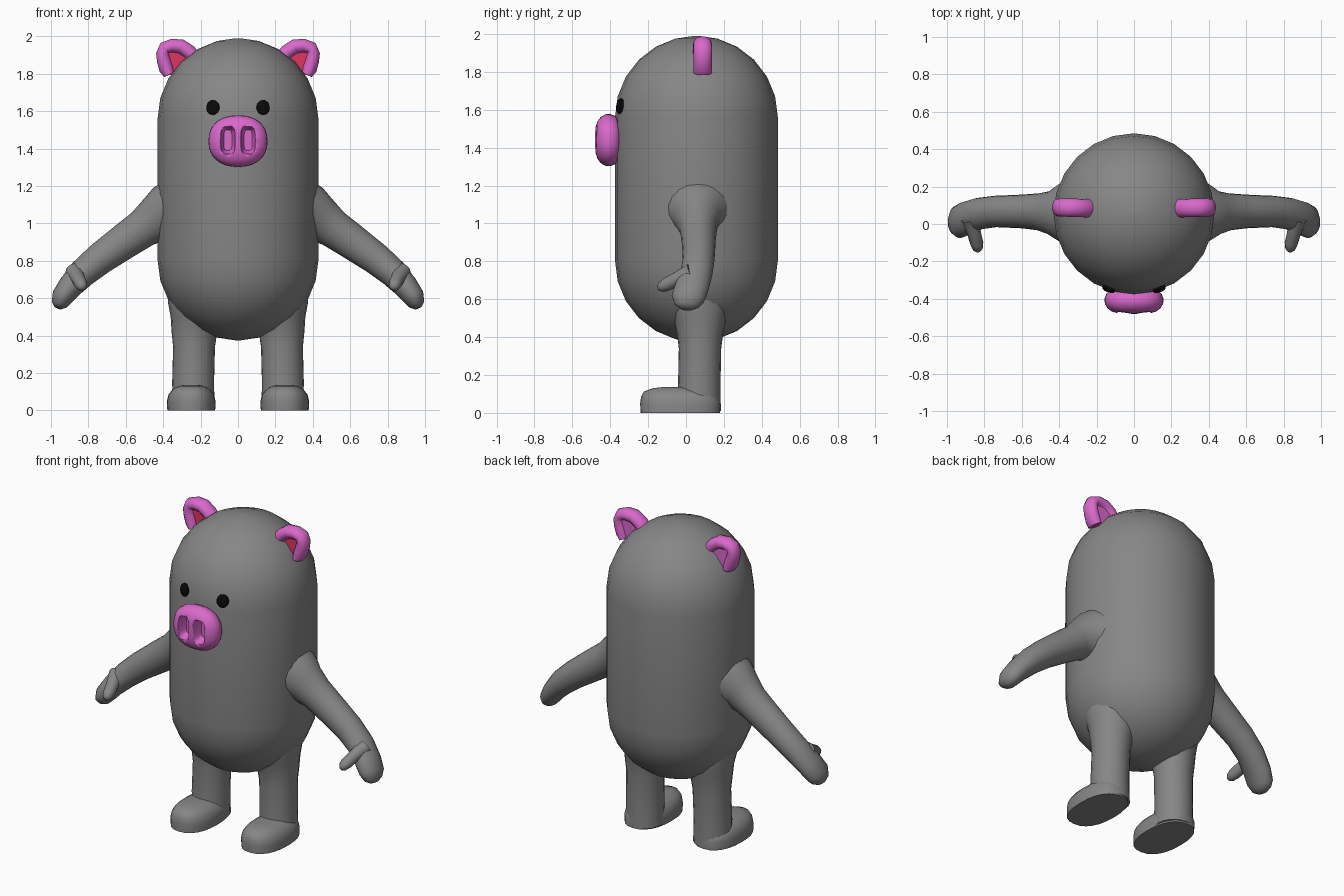
import bpy, bmesh, math
from mathutils import Vector

if "Cube" in bpy.data.objects:
    bpy.data.objects.remove(bpy.data.objects["Cube"])


def material(name, rgb):
    m = bpy.data.materials.new(name)
    m.diffuse_color = (*rgb, 1)
    m.use_nodes = True
    m.node_tree.nodes["Principled BSDF"].inputs["Base Color"].default_value = m.diffuse_color
    return m


GREY = material("body grey", (0.24, 0.24, 0.24))
PINK = material("pig pink", (0.70, 0.14, 0.60))
RED = material("inner ear red", (0.72, 0.035, 0.12))
BLACK = material("eye black", (0.003, 0.003, 0.003))


def finish(bm, name, mats, mirror=False, angle=50):
    bmesh.ops.recalc_face_normals(bm, faces=bm.faces)
    mesh = bpy.data.meshes.new(name)
    bm.to_mesh(mesh)
    bm.free()
    for m in mats:
        mesh.materials.append(m)
    ob = bpy.data.objects.new(name, mesh)
    bpy.context.collection.objects.link(ob)
    bpy.ops.object.select_all(action='DESELECT')
    ob.select_set(True)
    bpy.context.view_layer.objects.active = ob
    if mirror:
        mod = ob.modifiers.new("mirror", 'MIRROR')
        mod.use_mirror_merge = False
        bpy.ops.object.modifier_apply(modifier=mod.name)
    bpy.ops.object.shade_smooth_by_angle(angle=math.radians(angle))
    return ob


def loft(name, rings, mat, segs=20, power=1.0, ref=(0, 1, 0), axis=None,
         mirror=False, angle=50):
    """Skin elliptical rings (x, y, z, radius along ref, radius across)."""
    bm = bmesh.new()
    pts = [Vector(r[:3]) for r in rings]
    loops = []
    for i, r in enumerate(rings):
        t = Vector(axis) if axis else pts[min(i + 1, len(pts) - 1)] - pts[max(i - 1, 0)]
        t.normalize()
        u = Vector(ref)
        u = (u - t * u.dot(t)).normalized()
        v = t.cross(u)
        loop = []
        for k in range(segs):
            a = math.tau * k / segs
            c, s = math.cos(a), math.sin(a)
            c = math.copysign(abs(c) ** power, c)
            s = math.copysign(abs(s) ** power, s)
            loop.append(bm.verts.new(pts[i] + u * (r[3] * c) + v * (r[4] * s)))
        loops.append(loop)
    for a, b in zip(loops, loops[1:]):
        for k in range(segs):
            j = (k + 1) % segs
            bm.faces.new((a[k], a[j], b[j], b[k]))
    bm.faces.new(loops[0])
    bm.faces.new(loops[-1])
    return finish(bm, name, [mat], mirror, angle)


# Capsule body
R, CY, LOW, HIGH = 0.43, 0.055, 0.805, 1.56
arc = [math.radians(a) for a in (2, 15, 30, 45, 60, 75, 90)]
profile = [(LOW - R * math.cos(a), R * math.sin(a)) for a in arc]
profile += [(HIGH + R * math.cos(a), R * math.sin(a)) for a in reversed(arc)]
loft("body", [(0, CY, z, r, r) for z, r in profile], GREY, 24, axis=(0, 0, 1))

# Legs, flaring into the body
loft("legs", [(0.237, 0.07, 0.01, 0.114, 0.112), (0.24, 0.07, 0.15, 0.112, 0.112),
              (0.235, 0.074, 0.34, 0.112, 0.112), (0.233, 0.074, 0.42, 0.122, 0.122),
              (0.225, 0.072, 0.50, 0.14, 0.135), (0.215, 0.065, 0.58, 0.165, 0.16),
              (0.19, 0.06, 0.66, 0.18, 0.185)],
     GREY, axis=(0, 0, 1), mirror=True)

# Feet with flat soles
loft("feet", [(0.25, -0.03, 0, 0.21, 0.128), (0.25, -0.03, 0.05, 0.212, 0.13),
              (0.25, -0.033, 0.085, 0.204, 0.122), (0.25, -0.04, 0.113, 0.182, 0.10),
              (0.25, -0.045, 0.13, 0.13, 0.07), (0.25, -0.05, 0.137, 0.07, 0.035)],
     GREY, 24, power=0.85, axis=(0, 0, 1), mirror=True)

# Arms down to rounded hands
loft("arms", [(0.33, 0.06, 1.06, 0.20, 0.19), (0.40, 0.06, 1.045, 0.15, 0.155),
              (0.44, 0.06, 1.02, 0.118, 0.125), (0.51, 0.065, 0.972, 0.099, 0.103),
              (0.60, 0.067, 0.91, 0.09, 0.096), (0.74, 0.067, 0.81, 0.084, 0.085),
              (0.83, 0.055, 0.735, 0.085, 0.077), (0.90, 0.03, 0.66, 0.09, 0.066),
              (0.94, 0.01, 0.605, 0.088, 0.058), (0.956, 0.005, 0.567, 0.066, 0.043),
              (0.964, 0.003, 0.548, 0.03, 0.02)], GREY, mirror=True)

# Thumbs
loft("thumbs", [(0.875, 0.03, 0.74, 0.05, 0.05), (0.855, -0.05, 0.705, 0.037, 0.037),
                (0.84, -0.105, 0.677, 0.035, 0.035), (0.835, -0.133, 0.663, 0.027, 0.027),
                (0.832, -0.147, 0.656, 0.012, 0.012)],
     GREY, 12, ref=(1, 0, 0), mirror=True)

# Cushion snout
snout = loft("snout", [(0, y, 1.44, rz, rx) for y, rz, rx in (
    (-0.35, 0.105, 0.125), (-0.372, 0.126, 0.147), (-0.40, 0.138, 0.158),
    (-0.425, 0.136, 0.156), (-0.45, 0.122, 0.142), (-0.468, 0.098, 0.118),
    (-0.478, 0.065, 0.085), (-0.48, 0.03, 0.04))],
    PINK, 32, power=0.88, ref=(0, 0, 1), axis=(0, 1, 0))

# Nostril slots cut with tapered rounded cutters
for x in (-0.054, 0.054):
    cutter = loft("nostril_cutter", [(x, y, 1.445, rz, rx) for y, rz, rx in (
        (-0.415, 0.055, 0.022), (-0.435, 0.064, 0.03),
        (-0.47, 0.074, 0.038), (-0.52, 0.085, 0.044))],
        PINK, 20, power=0.55, ref=(0, 0, 1), axis=(0, 1, 0))
    mod = snout.modifiers.new("nostril", 'BOOLEAN')
    mod.operation = 'DIFFERENCE'
    mod.object = cutter
    bpy.context.view_layer.objects.active = snout
    bpy.ops.object.modifier_apply(modifier=mod.name)
    bpy.data.objects.remove(cutter)

# Eyes: flattened domes following the face
for side, label in ((-1, "left"), (1, "right")):
    out = Vector((side * 0.135, -0.404, 0.06)).normalized()
    spot = Vector((0, CY, HIGH)) + out * R
    loft(label + "_eye", [(*(spot + out * d), rz, rx) for d, rz, rx in (
        (-0.012, 0.04, 0.036), (0.004, 0.041, 0.036),
        (0.012, 0.03, 0.026), (0.015, 0.012, 0.01))],
        BLACK, 14, ref=(0, 0, 1), axis=tuple(out))

# Ear rims
path = [(0.22, 1.865), (0.262, 1.918), (0.305, 1.946), (0.352, 1.95), (0.392, 1.938),
        (0.403, 1.908), (0.396, 1.868), (0.382, 1.825), (0.368, 1.795)]
size = [0.04, 0.04, 0.04, 0.038, 0.036, 0.036, 0.038, 0.04, 0.03]
loft("ear_rims", [(x, 0.086 + 0.03 * (x - 0.3), z, 0.049, s) for (x, z), s in zip(path, size)],
     PINK, 14, mirror=True)

# Ear shells: red in front, pink behind
bm = bmesh.new()
outline = path + [(0.30, 1.78), (0.22, 1.80)]
front = [bm.verts.new((x, 0.07, z)) for x, z in outline]
back = [bm.verts.new((x, 0.115, z)) for x, z in outline]
bm.faces.new(front)
bm.faces.new(back)
for k in range(len(outline)):
    j = (k + 1) % len(outline)
    bm.faces.new((front[k], front[j], back[j], back[k]))
bmesh.ops.recalc_face_normals(bm, faces=bm.faces)
for f in bm.faces:
    f.material_index = 1 if f.normal.y < -0.5 else 0
finish(bm, "ear_shells", [PINK, RED], mirror=True, angle=30)
